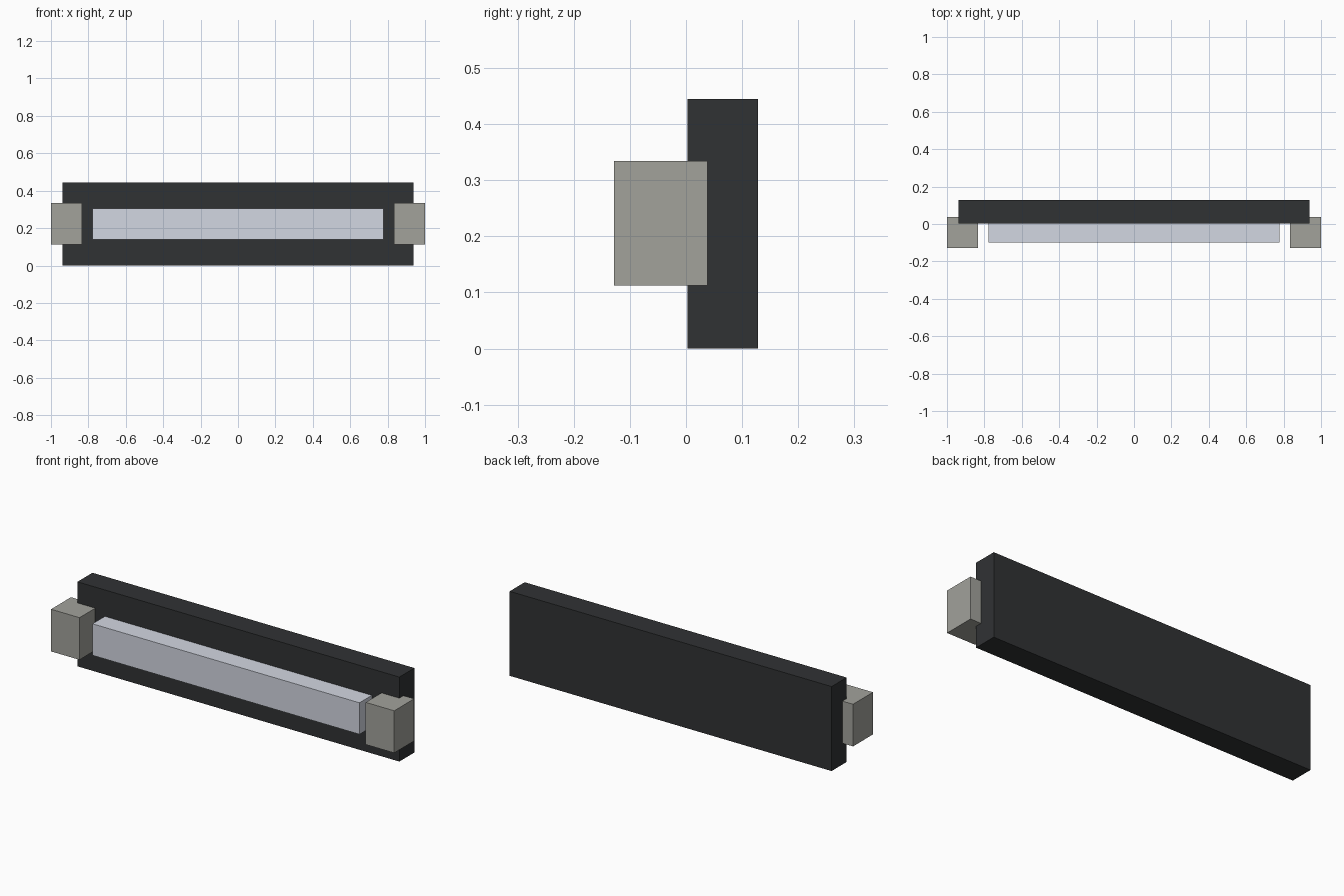
import bpy

if "Cube" in bpy.data.objects:
    bpy.data.objects.remove(bpy.data.objects["Cube"])


def material(name, rgb):
    mat = bpy.data.materials.new(name)
    mat.diffuse_color = (*rgb, 1.0)
    mat.use_nodes = True
    mat.node_tree.nodes["Principled BSDF"].inputs["Base Color"].default_value = mat.diffuse_color
    return mat


def box(name, lo, hi, mat):
    """Axis-aligned box between two opposite corners."""
    centre = [(a + b) / 2 for a, b in zip(lo, hi)]
    bpy.ops.mesh.primitive_cube_add(size=1, location=centre)
    obj = bpy.context.object
    obj.name = name
    obj.scale = [b - a for a, b in zip(lo, hi)]
    bpy.ops.object.transform_apply(location=False, rotation=False, scale=True)
    obj.data.materials.append(mat)
    return obj


dark = material("dark_housing", (0.03, 0.032, 0.034))
pale = material("pale_tube", (0.65, 0.68, 0.76))
grey = material("warm_grey", (0.36, 0.36, 0.33))

# Back plate
box("back_plate", (-0.938, 0.003, 0.0), (0.938, 0.128, 0.445), dark)

# Long light tube, slightly sunk into the plate
box("light_tube", (-0.778, -0.1, 0.14), (0.778, 0.011, 0.306), pale)

# End holders, overhanging both ends of the plate
for side, x in (("left", -0.917), ("right", 0.917)):
    box(side + "_end_holder", (x - 0.083, -0.128, 0.112),
        (x + 0.083, 0.038, 0.334), grey)
